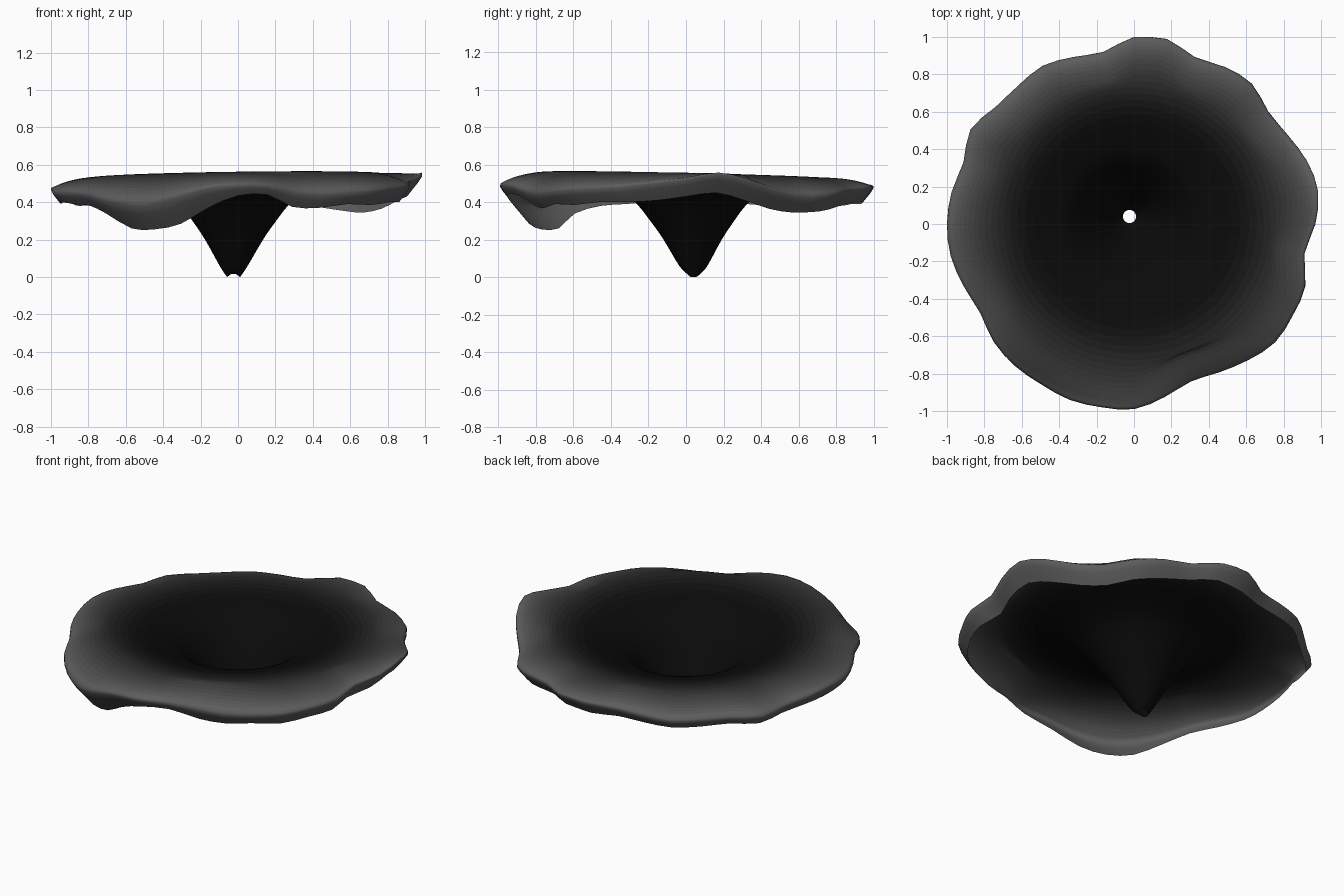
import bpy, bmesh, math
from mathutils import Vector

if "Cube" in bpy.data.objects:
    bpy.data.objects.remove(bpy.data.objects["Cube"])

# Rim every 10 degrees from +x: outline radius, height at the outline, height of the hanging edge
RIM_R = [.97, 1.0, .985, .95, .937, .98, .97, .95, 1.005, 1.0, .935, .95,
         .977, .965, .97, 1.01, .97, .99, 1.0, .995, .97, .95, .98, .99,
         .99, 1.0, .995, .99, .94, .895, .915, .95, .985, .98, .975, .925]
RIM_Z = [.52, .55, .51, .455, .43, .43, .45, .46, .475, .475, .45, .44,
         .43, .43, .435, .43, .44, .46, .465, .45, .45, .44, .42, .39,
         .38, .42, .47, .49, .485, .45, .44, .45, .46, .47, .48, .50]
EDGE_Z = [.43, .45, .41, .365, .345, .35, .37, .39, .40, .39, .39, .385,
          .38, .38, .39, .38, .39, .40, .39, .40, .39, .38, .34, .26,
          .255, .285, .37, .435, .44, .375, .37, .39, .385, .40, .40, .41]
# Funnel profile (radius, height) and rounded lip (fraction of rim, drop fraction)
FUNNEL = [(.035, .008), (.075, .06), (.155, .20), (.22, .295), (.285, .38),
          (.36, .445), (.48, .495), (.62, .533), (.73, .546)]
LIP = [(.83, .15), (.91, .38), (.97, .68), (1.0, 1.0)]
CENTRE = Vector((-.025, .042))
N, STEPS = 72, 3


def spline(p0, p1, p2, p3, t):
    """Catmull-Rom interpolation."""
    return .5 * (2 * p1 + (p2 - p0) * t + (2 * p0 - 5 * p1 + 4 * p2 - p3) * t * t
                 + (3 * p1 - p0 - 3 * p2 + p3) * t ** 3)


def around(table, i):
    """Value of a rim table at segment i."""
    u = i * 36 / N
    k = int(u)
    return spline(*(table[(k + d) % 36] for d in (-1, 0, 1, 2)), u - k)


def column(i):
    """Control points of one radial strip."""
    a = math.tau * i / N
    c, s = math.cos(a), math.sin(a)
    lean = .010 * c - .017 * s
    rim, mid, edge = (around(t, i) for t in (RIM_R, RIM_Z, EDGE_Z))
    rim = min(rim, 1 / max(abs(c), abs(s)))
    pts = []
    for r, z in FUNNEL:
        k = max(0, 1 - r / .75)
        pts.append(Vector((r * c + CENTRE.x * k, r * s + CENTRE.y * k, z + lean * r / .73)))
    top = .55 + lean
    for f, d in LIP:
        pts.append(Vector((f * rim * c, f * rim * s, top + (mid - top) * d)))
    # the edge curls inward, more where it hangs lower
    curl = .985 - .9 * max(0, mid - edge - .03)
    pts.append(Vector((curl * rim * c, curl * rim * s, edge)))
    pts[0].z = max(0, pts[0].z + .010 * math.cos(2 * a + 3.1))
    return pts


def smooth(pts):
    """Refined strip."""
    out = []
    for j in range(len(pts) - 1):
        quad = pts[max(j - 1, 0)], pts[j], pts[j + 1], pts[min(j + 2, len(pts) - 1)]
        out += [spline(*quad, q / STEPS) for q in range(STEPS)]
    return out + [pts[-1]]


# Funnel-shaped cap as a single open sheet
bm = bmesh.new()
cols = [[bm.verts.new(p) for p in smooth(column(i))] for i in range(N)]
rings = len(cols[0]) - 1
start = 6 * STEPS
mesh = bpy.data.meshes.new("funnel_cap")

# Dark throat fading to a grey lip
for m in range(rings - start):
    t = min(1, m / (5 * STEPS))
    v = .003 + .105 * t ** 1.9
    mat = bpy.data.materials.new(f"cap_shade_{m}")
    mat.diffuse_color = (v, v, v, 1)
    mat.use_nodes = True
    mat.node_tree.nodes["Principled BSDF"].inputs["Base Color"].default_value = mat.diffuse_color
    mesh.materials.append(mat)

for i in range(N):
    a, b = cols[i], cols[(i + 1) % N]
    for j in range(rings):
        f = bm.faces.new((a[j], b[j], b[j + 1], a[j + 1]))
        f.smooth = True
        f.material_index = max(0, j - start)
bmesh.ops.reverse_faces(bm, faces=bm.faces[:])
bm.to_mesh(mesh)
bm.free()
cap = bpy.data.objects.new("funnel_cap", mesh)
bpy.context.collection.objects.link(cap)
